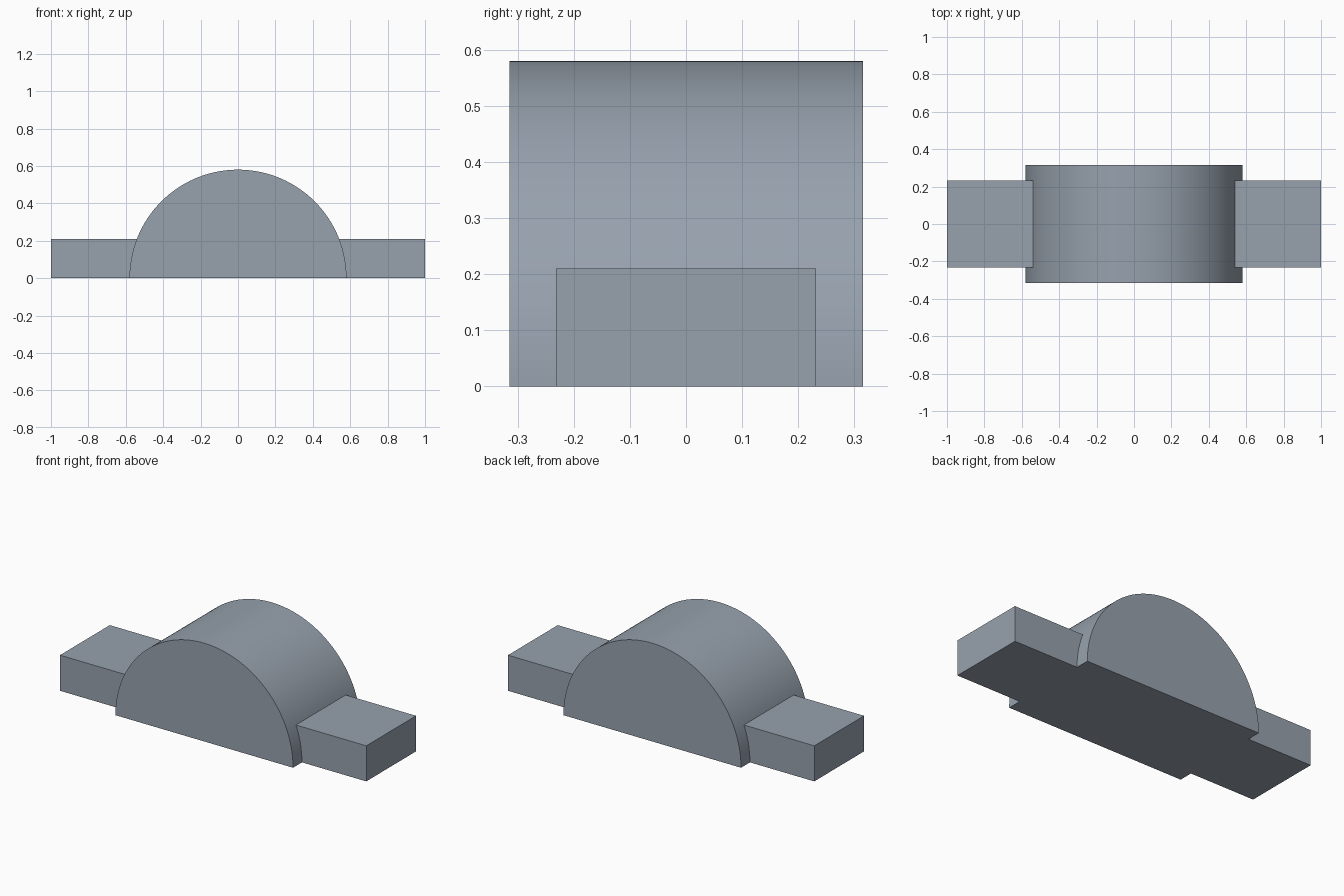
import bpy, bmesh, math

if "Cube" in bpy.data.objects:
    bpy.data.objects.remove(bpy.data.objects["Cube"])

RADIUS, HALF_DEPTH = 0.58, 0.315
ARM_HALF_DEPTH, ARM_HEIGHT = 0.232, 0.21
SEGMENTS = 96

grey = bpy.data.materials.new("blue grey")
grey.diffuse_color = (0.31, 0.36, 0.42, 1)
grey.use_nodes = True
grey.node_tree.nodes["Principled BSDF"].inputs["Base Color"].default_value = grey.diffuse_color


def prism(name, profile, half_depth):
    """Extrude an xz profile symmetrically along y."""
    bm = bmesh.new()
    face = bm.faces.new([bm.verts.new((x, -half_depth, z)) for x, z in profile])
    new = bmesh.ops.extrude_face_region(bm, geom=[face])["geom"]
    verts = [v for v in new if isinstance(v, bmesh.types.BMVert)]
    bmesh.ops.translate(bm, verts=verts, vec=(0, 2 * half_depth, 0))
    bmesh.ops.recalc_face_normals(bm, faces=bm.faces)
    mesh = bpy.data.meshes.new(name)
    bm.to_mesh(mesh)
    bm.free()
    mesh.materials.append(grey)
    obj = bpy.data.objects.new(name, mesh)
    bpy.context.collection.objects.link(obj)
    return obj


# Half-round body
arc = [(RADIUS * math.cos(math.pi * i / SEGMENTS),
        RADIUS * math.sin(math.pi * i / SEGMENTS)) for i in range(SEGMENTS + 1)]
body = prism("half_round_body", arc, HALF_DEPTH)

# Flat bar running through the body, forming both side arms
bar = prism("side_arms", [(-1, 0), (1, 0), (1, ARM_HEIGHT), (-1, ARM_HEIGHT)],
            ARM_HALF_DEPTH)

# Join into one solid
union = body.modifiers.new("union", 'BOOLEAN')
union.operation, union.solver, union.object = 'UNION', 'EXACT', bar
bpy.context.view_layer.objects.active = body
body.select_set(True)
bpy.ops.object.modifier_apply(modifier=union.name)
bpy.data.objects.remove(bar)
bpy.ops.object.shade_smooth_by_angle(angle=math.radians(30))
